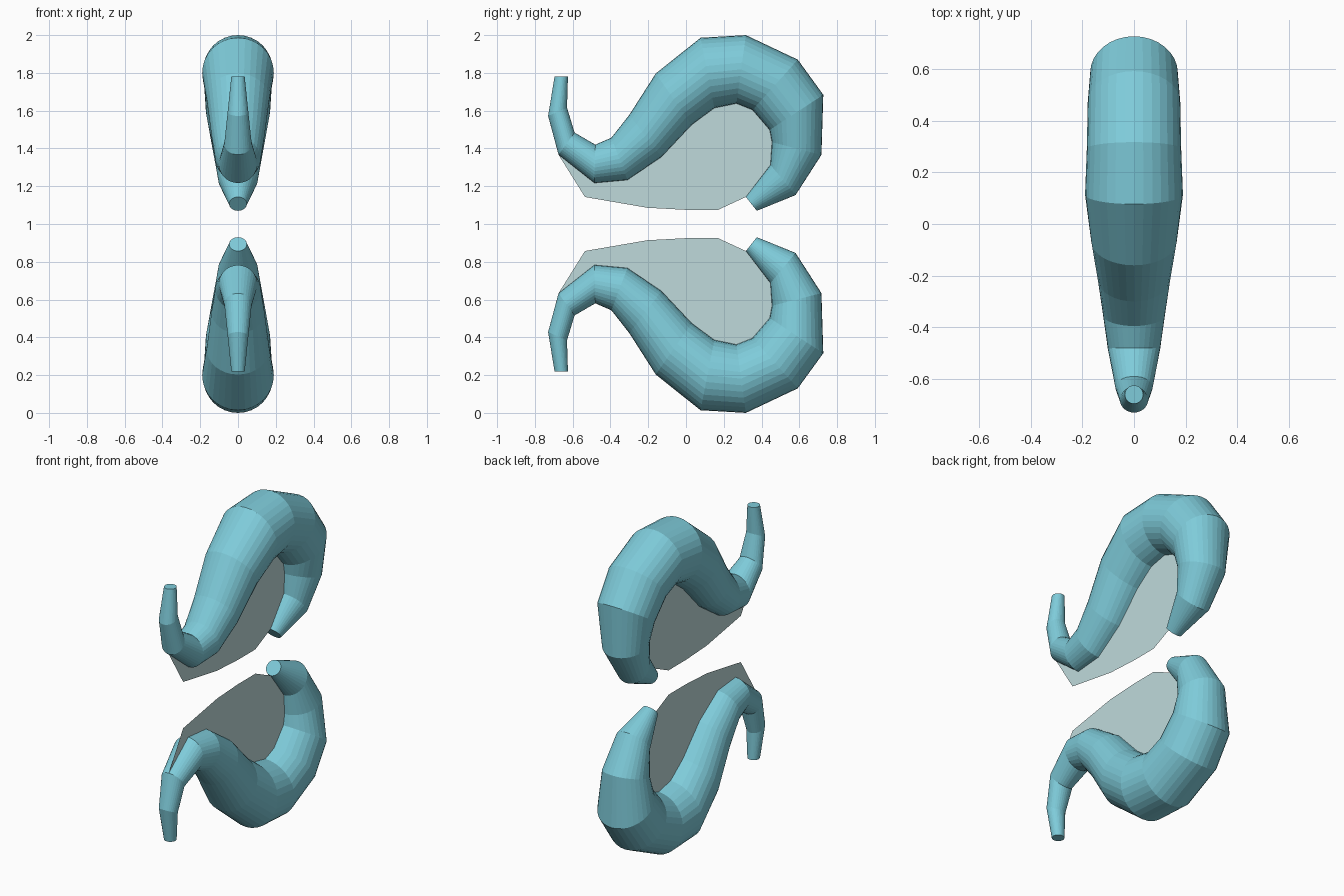
import bpy, bmesh, math
from mathutils import Vector

if "Cube" in bpy.data.objects:
    bpy.data.objects.remove(bpy.data.objects["Cube"])

SIDES = 32

# Upper horn rings in the side plane: (outer y, outer z, inner y, inner z)
RINGS = [
    (0.375, 1.07, 0.317, 1.143), (0.58, 1.153, 0.447, 1.313),
    (0.717, 1.366, 0.455, 1.433), (0.727, 1.684, 0.443, 1.498),
    (0.592, 1.87, 0.352, 1.604), (0.317, 2.0, 0.267, 1.638),
    (0.077, 1.986, 0.15, 1.614), (-0.16, 1.797, 0.03, 1.525),
    (-0.30, 1.578, -0.13, 1.355), (-0.395, 1.457, -0.31, 1.233),
    (-0.48, 1.42, -0.485, 1.217), (-0.59, 1.484, -0.675, 1.367),
    (-0.63, 1.616, -0.73, 1.572), (-0.625, 1.78, -0.696, 1.78),
]
# Free edge of the membrane
EDGE = [(-0.535, 1.143), (-0.205, 1.086), (0.0, 1.075), (0.17, 1.075)]


def material(name, color):
    m = bpy.data.materials.new(name)
    m.diffuse_color = color
    m.use_nodes = True
    m.node_tree.nodes["Principled BSDF"].inputs["Base Color"].default_value = m.diffuse_color
    return m


def finish(bm, name, mat, lower):
    if lower:
        for v in bm.verts:
            v.co.z = 2 - v.co.z
    bmesh.ops.recalc_face_normals(bm, faces=bm.faces)
    mesh = bpy.data.meshes.new(name)
    bm.to_mesh(mesh)
    bm.free()
    mesh.materials.append(mat)
    bpy.context.collection.objects.link(bpy.data.objects.new(name, mesh))


def horn(name, mat, lower):
    bm = bmesh.new()
    loops = []
    for oy, oz, iy, iz in RINGS:
        a, b = Vector((0, oy, oz)), Vector((0, iy, iz))
        c, arm = (a + b) / 2, (a - b) / 2
        side = Vector((arm.length, 0, 0))
        angles = [2 * math.pi * k / SIDES for k in range(SIDES)]
        loops.append([bm.verts.new(c + arm * math.cos(t) + side * math.sin(t)) for t in angles])
    for p, q in zip(loops, loops[1:]):
        for k in range(SIDES):
            n = (k + 1) % SIDES
            bm.faces.new((p[k], p[n], q[n], q[k]))
    bm.faces.new(loops[0])
    bm.faces.new(loops[-1])
    finish(bm, name, mat, lower)


def membrane(name, mat, lower):
    bm = bmesh.new()
    outline = [(r[2], r[3]) for r in RINGS[:12]] + EDGE
    face = bm.faces.new([bm.verts.new((0, y, z)) for y, z in outline])
    bmesh.ops.triangulate(bm, faces=[face])
    finish(bm, name, mat, lower)


teal = material("teal", (0.21, 0.60, 0.70, 1))
pale = material("pale", (0.52, 0.70, 0.71, 1))

# Mirrored pair: curled horn plus thin membrane in its hollow
for label, lower in (("upper", False), ("lower", True)):
    horn(label + "_horn", teal, lower)
    membrane(label + "_membrane", pale, lower)
